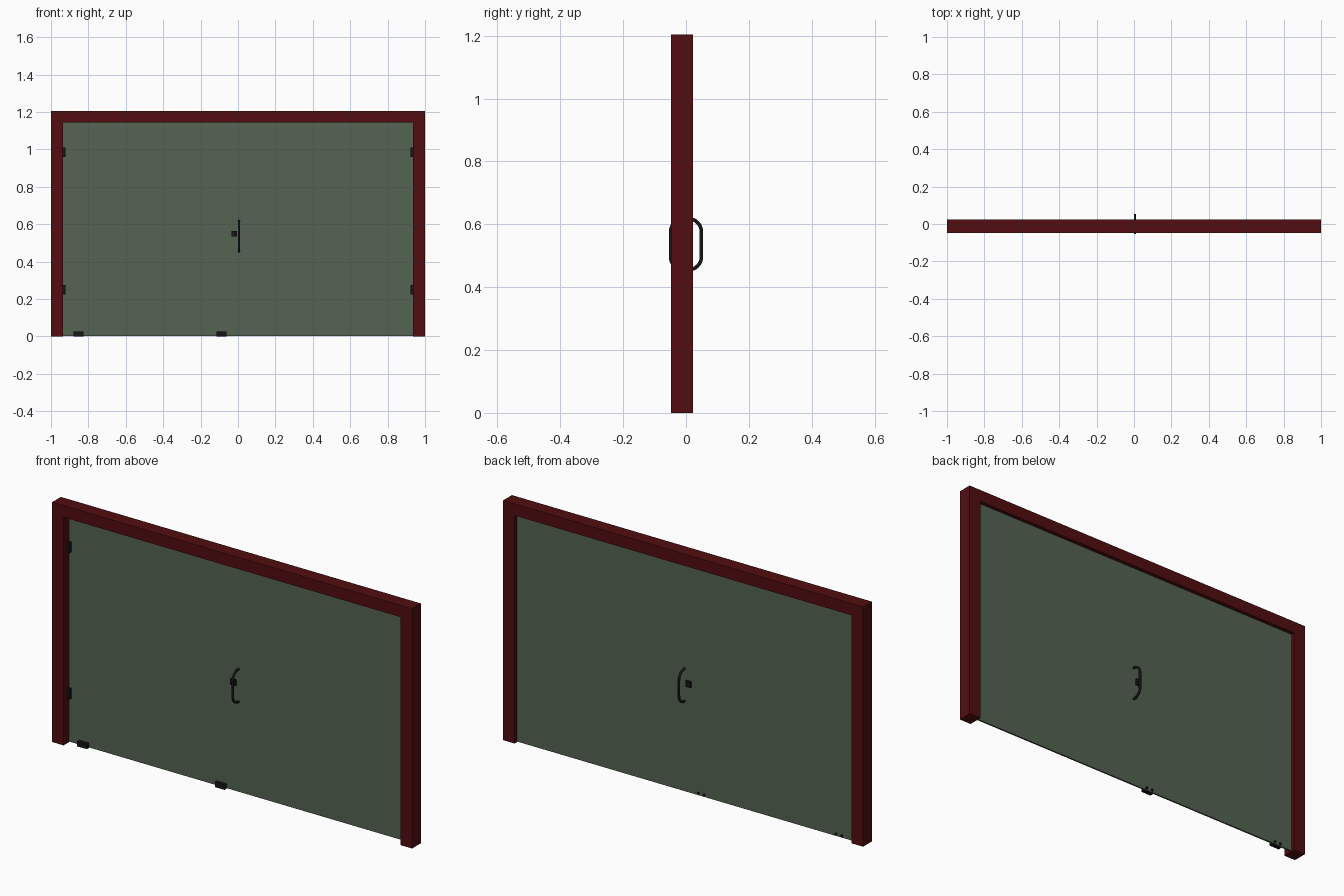
import bpy, bmesh, math

if "Cube" in bpy.data.objects:
    bpy.data.objects.remove(bpy.data.objects["Cube"])


def material(name, color):
    m = bpy.data.materials.new(name)
    m.diffuse_color = color
    m.use_nodes = True
    m.node_tree.nodes["Principled BSDF"].inputs["Base Color"].default_value = m.diffuse_color
    return m


RED = material("red_frame", (0.085, 0.004, 0.005, 1))
GLASS = material("green_glass", (0.09, 0.125, 0.085, 0.85))
BLACK = material("black_metal", (0.008, 0.008, 0.008, 1))


def finish(bm, name, mat):
    bmesh.ops.recalc_face_normals(bm, faces=bm.faces)
    me = bpy.data.meshes.new(name)
    bm.to_mesh(me)
    bm.free()
    me.materials.append(mat)
    ob = bpy.data.objects.new(name, me)
    bpy.context.collection.objects.link(ob)
    return ob


def box(name, x, y, z, mat):
    bm = bmesh.new()
    bmesh.ops.create_cube(bm, size=1)
    for v in bm.verts:
        for i, (lo, hi) in enumerate((x, y, z)):
            v.co[i] = lo if v.co[i] < 0 else hi
    return finish(bm, name, mat)


# Door frame: one U-shaped outline extruded through its depth
Y0, Y1 = -0.047, 0.023
outline = [(-1, 0), (-1, 1.204), (1, 1.204), (1, 0),
           (0.936, 0), (0.936, 1.145), (-0.936, 1.145), (-0.936, 0)]
bm = bmesh.new()
face = bm.faces.new([bm.verts.new((x, Y0, z)) for x, z in outline])
ext = bmesh.ops.extrude_face_region(bm, geom=[face])
for g in ext["geom"]:
    if isinstance(g, bmesh.types.BMVert):
        g.co.y = Y1
finish(bm, "frame", RED)

# Glass pane
box("glass_pane", (-0.936, 0.936), (-0.004, 0.004), (0.003, 1.145), GLASS)

# Hinges on the front, both sides
for s, side in ((-1, "left"), (1, "right")):
    for zc, level in ((0.25, "lower"), (0.985, "upper")):
        x = sorted((s * 0.922, s * 0.938))
        box(f"hinge_{side}_{level}", x, (-0.022, -0.003), (zc - 0.026, zc + 0.026), BLACK)

# Floor clips with two bolt heads on the back
for xc, label in ((-0.853, "outer"), (-0.088, "inner")):
    box(f"floor_clip_{label}", (xc - 0.027, xc + 0.027), (-0.02, -0.003), (0, 0.026), BLACK)
    for dx in (-0.016, 0.016):
        bpy.ops.mesh.primitive_cylinder_add(vertices=16, radius=0.006, depth=0.012,
                                            location=(xc + dx, 0.003, 0.014),
                                            rotation=(math.pi / 2, 0, 0))
        bolt = bpy.context.object
        bolt.name = f"clip_bolt_{label}"
        bolt.data.materials.append(BLACK)

# Lock body through the glass
box("lock", (-0.034, -0.006), (-0.014, 0.014), (0.534, 0.564), BLACK)

# Pull handle: rounded D on each side of the glass, swept as one closed loop
R, HALF_Y, Z_LO, Z_HI = 0.042, 0.049, 0.455, 0.618
path = []
for cy, cz, start in ((HALF_Y - R, Z_HI - R, 0), (-HALF_Y + R, Z_HI - R, 90),
                      (-HALF_Y + R, Z_LO + R, 180), (HALF_Y - R, Z_LO + R, 270)):
    for k in range(9):
        a = math.radians(start + k * 90 / 8)
        path.append((0.005, cy + R * math.cos(a), cz + R * math.sin(a)))
curve = bpy.data.curves.new("pull_handle", "CURVE")
curve.dimensions = "3D"
curve.bevel_depth = 0.006
curve.bevel_resolution = 3
spline = curve.splines.new("POLY")
spline.points.add(len(path) - 1)
for p, co in zip(spline.points, path):
    p.co = (*co, 1)
spline.use_cyclic_u = True
curve.materials.append(BLACK)
handle = bpy.data.objects.new("pull_handle", curve)
bpy.context.collection.objects.link(handle)
